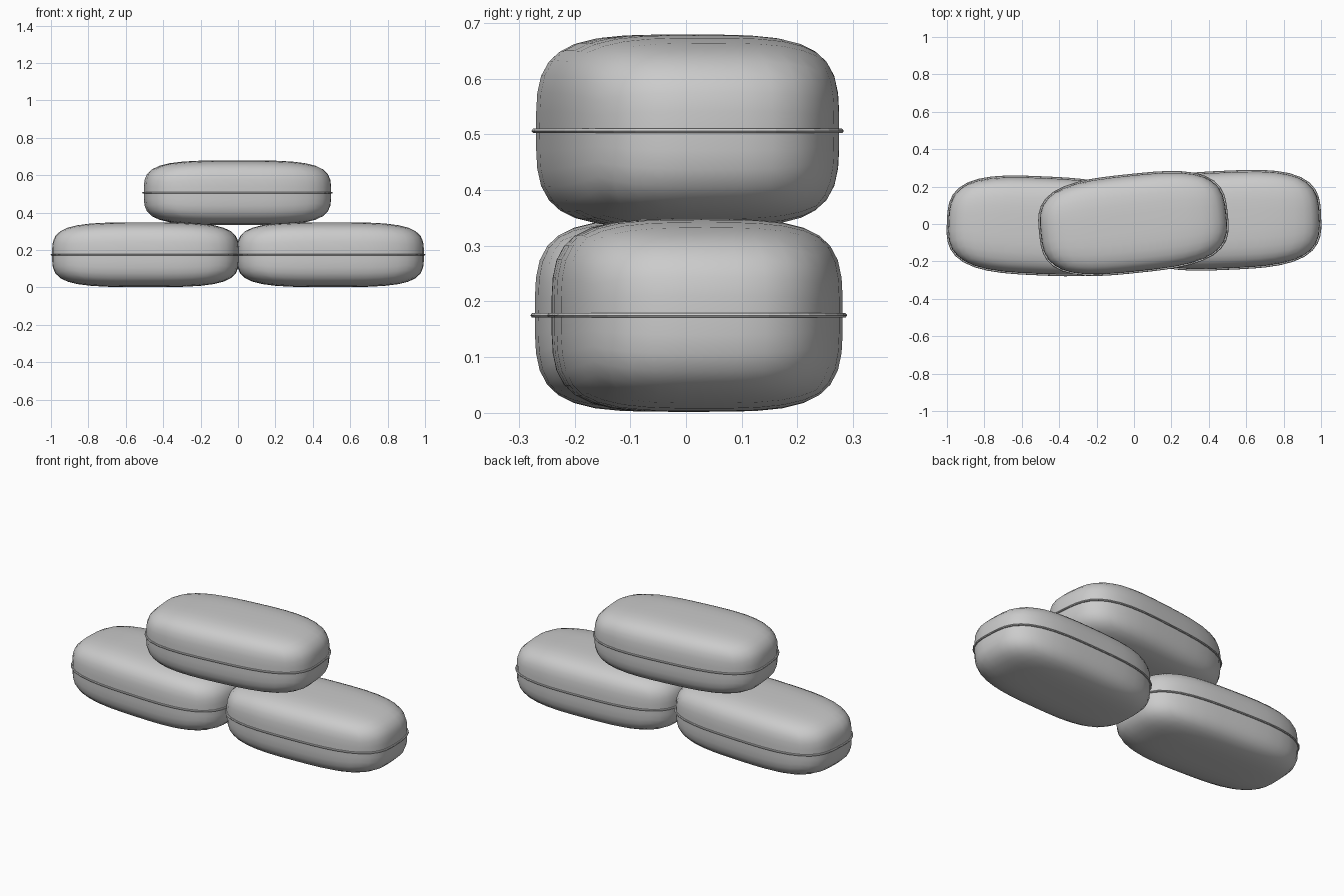
import bpy, bmesh
from math import radians, cos, sin, pi, copysign

if "Cube" in bpy.data.objects:
    bpy.data.objects.remove(bpy.data.objects["Cube"])

HL, HW, HH = 0.499, 0.257, 0.173   # half length, width, height of a bag
PLAN, SIDE = 3.2, 3.8              # roundness seen from above / from the side


def radius(x, y, z):
    return ((abs(x)**PLAN + abs(y)**PLAN)**(SIDE / PLAN) + abs(z)**SIDE)**(1 / SIDE)


def place(ob, loc, angle):
    ob.location = loc
    ob.rotation_euler.z = radians(angle)
    bpy.context.collection.objects.link(ob)


def make_bag(name, loc, angle):
    # stuffed body: gridded cube puffed into a soft pillow
    bm = bmesh.new()
    bmesh.ops.create_cube(bm, size=2)
    bmesh.ops.subdivide_edges(bm, edges=bm.edges[:], cuts=9, use_grid_fill=True)
    for v in bm.verts:
        v.co /= radius(*v.co)
        v.co.x *= HL
        v.co.y *= HW
        v.co.z *= HH
    for f in bm.faces:
        f.smooth = True
    me = bpy.data.meshes.new(name)
    bm.to_mesh(me)
    bm.free()
    place(bpy.data.objects.new(name, me), loc, angle)

    # stitched seam: thin lip running round the middle
    n = 48
    profile = [(-0.01, 0.004), (0.005, 0.004), (0.008, 0), (0.005, -0.004), (-0.01, -0.004)]
    bm = bmesh.new()
    rings = []
    for i in range(n):
        a = 2 * pi * i / n
        c, s = cos(a), sin(a)
        r = radius(c, s, 0)
        rings.append([bm.verts.new((c / r * (HL + d), s / r * (HW + d), z))
                      for d, z in profile])
    for i in range(n):
        a, b = rings[i], rings[(i + 1) % n]
        for j in range(len(profile)):
            k = (j + 1) % len(profile)
            bm.faces.new((a[j], a[k], b[k], b[j]))
    bmesh.ops.recalc_face_normals(bm, faces=bm.faces[:])
    me = bpy.data.meshes.new(name + "_seam")
    bm.to_mesh(me)
    bm.free()
    place(bpy.data.objects.new(name + "_seam", me), loc, angle)


# two bags side by side, one laid across the top
make_bag("sandbag_left", (-0.494, -0.01, 0.175), -2.5)
make_bag("sandbag_right", (0.494, 0.02, 0.175), 2.5)
make_bag("sandbag_top", (-0.003, 0.003, 0.506), 6)
